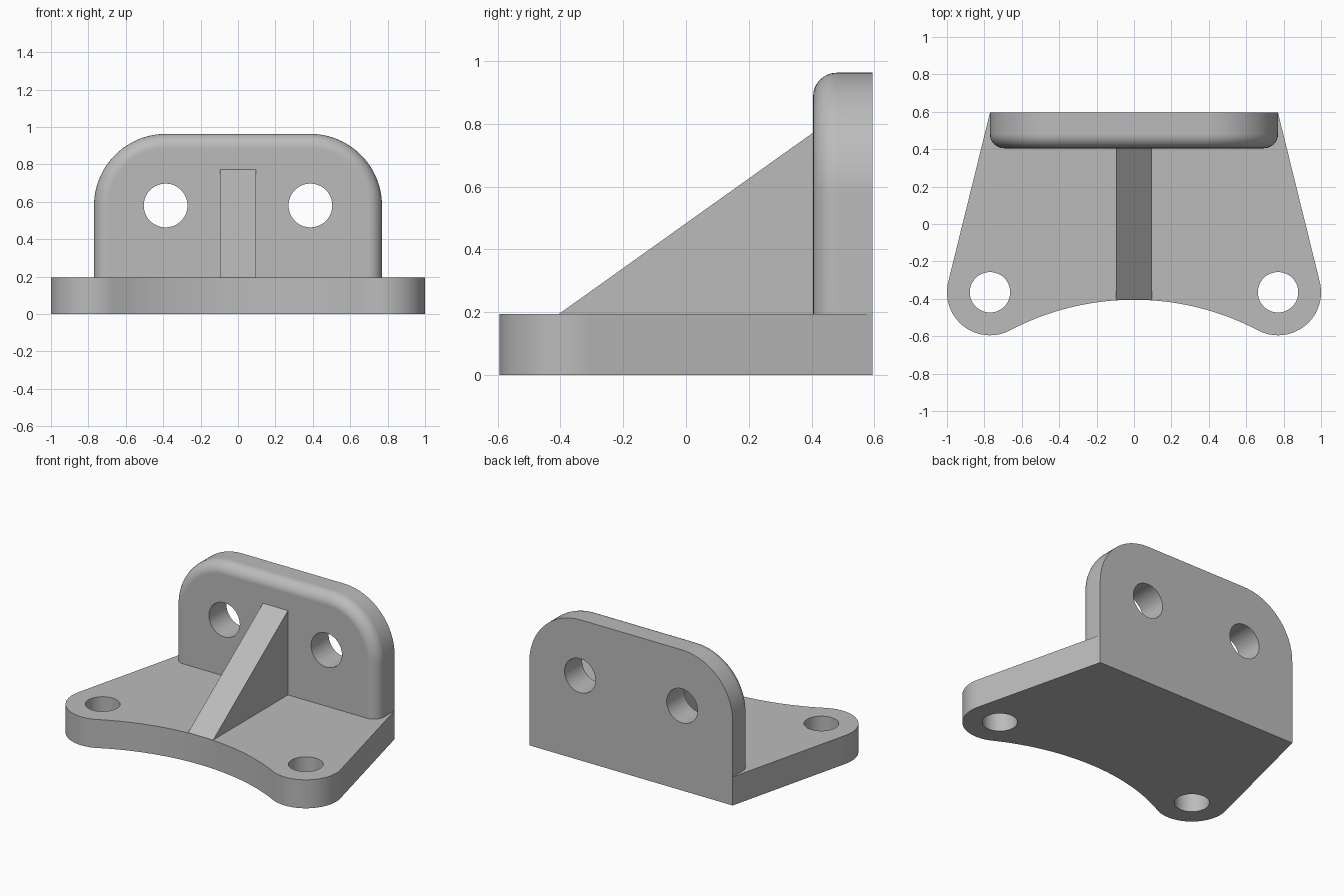
import bpy, bmesh, math
from mathutils import Matrix

if "Cube" in bpy.data.objects:
    bpy.data.objects.remove(bpy.data.objects["Cube"])

grey = bpy.data.materials.new("plain grey")
grey.diffuse_color = (0.5, 0.5, 0.5, 1)
grey.use_nodes = True
grey.node_tree.nodes["Principled BSDF"].inputs["Base Color"].default_value = grey.diffuse_color


def arc(cx, cy, r, a0, a1, n):
    """Points on an arc, angles in degrees."""
    return [(cx + r * math.cos(math.radians(a0 + (a1 - a0) * i / n)),
             cy + r * math.sin(math.radians(a0 + (a1 - a0) * i / n))) for i in range(n + 1)]


def loft(name, rings):
    """Closed solid through a list of 3D rings with equal point counts."""
    bm = bmesh.new()
    vs = [[bm.verts.new(p) for p in ring] for ring in rings]
    n = len(rings[0])
    for a, b in zip(vs, vs[1:]):
        for i in range(n):
            bm.faces.new((a[i], a[(i + 1) % n], b[(i + 1) % n], b[i]))
    bm.faces.new(vs[0])
    bm.faces.new(vs[-1])
    bmesh.ops.recalc_face_normals(bm, faces=bm.faces)
    mesh = bpy.data.meshes.new(name)
    bm.to_mesh(mesh)
    bm.free()
    mesh.materials.append(grey)
    obj = bpy.data.objects.new(name, mesh)
    bpy.context.collection.objects.link(obj)
    return obj


def combine(target, other, operation):
    """Boolean the other object into the target and remove it."""
    mod = target.modifiers.new("join", 'BOOLEAN')
    mod.operation, mod.solver, mod.object = operation, 'EXACT', other
    bpy.context.view_layer.objects.active = target
    bpy.ops.object.modifier_apply(modifier=mod.name)
    bpy.data.objects.remove(other)


# Main dimensions
HALF, BACK, THICK = 0.77, 0.595, 0.195
LOBE_Y, LOBE_R = -0.365, 0.23
WALL_Y, WALL_TOP, CORNER, FILLET = 0.405, 0.963, 0.385, 0.075

# Base plate: tapered sides, round lobes and a concave front edge
tangent = 90 - math.degrees(math.acos(LOBE_R / (BACK - LOBE_Y)))
front_y = -0.405
rise = LOBE_Y - front_y
front_r = (HALF**2 + rise**2 - LOBE_R**2) / (2 * (LOBE_R - rise))
front_c = front_y - front_r
join = math.degrees(math.atan2(LOBE_Y - front_c, HALF))
right = [(HALF, BACK)] + arc(HALF, LOBE_Y, LOBE_R, tangent, join - 180, 32)
front = arc(0, front_c, front_r, join, 180 - join, 40)[1:-1]
left = [(-x, y) for x, y in reversed(right)]
outline = right + front + left
bracket = loft("mounting_bracket", [[(x, y, z) for x, y in outline] for z in (0, THICK)])


# Upright wall: rounded upper corners, with a rolled front edge
def wall_ring(inset, y):
    r = CORNER - inset
    cx, cz = HALF - CORNER, WALL_TOP - CORNER
    pts = ([(HALF - inset, 0.1)] + arc(cx, cz, r, 0, 90, 24)
           + arc(-cx, cz, r, 90, 180, 24) + [(inset - HALF, 0.1)])
    return [(x, y, z) for x, z in pts]


rings = [wall_ring(0, BACK)]
for i in range(9):
    t = math.pi / 2 * i / 8
    rings.append(wall_ring(FILLET * (1 - math.cos(t)), WALL_Y + FILLET * (1 - math.sin(t))))
combine(bracket, loft("upright_wall", rings), 'UNION')

# Triangular rib bracing the wall
rib = [(-0.404, THICK), (0.405, 0.772), (0.5, 0.772), (0.5, 0.1), (-0.3, 0.1)]
combine(bracket, loft("rib", [[(x, y, z) for y, z in rib] for x in (-0.095, 0.095)]), 'UNION')

# Bolt holes through the base and the wall
for side in (-1, 1):
    ring = arc(side * HALF, LOBE_Y, 0.108, 0, 352.5, 47)
    combine(bracket, loft("base_hole", [[(x, y, z) for x, y in ring] for z in (-0.1, 0.3)]), 'DIFFERENCE')
    ring = arc(side * 0.387, 0.58, 0.117, 0, 352.5, 47)
    combine(bracket, loft("wall_hole", [[(x, y, z) for x, z in ring] for y in (0.3, 0.7)]), 'DIFFERENCE')

# Smooth the curves, keep edges crisp and the large faces flat
bpy.ops.object.select_all(action='DESELECT')
bracket.select_set(True)
bpy.context.view_layer.objects.active = bracket
bpy.ops.object.shade_smooth_by_angle(angle=math.radians(30))
weighted = bracket.modifiers.new("flat_faces", 'WEIGHTED_NORMAL')
weighted.keep_sharp = True
